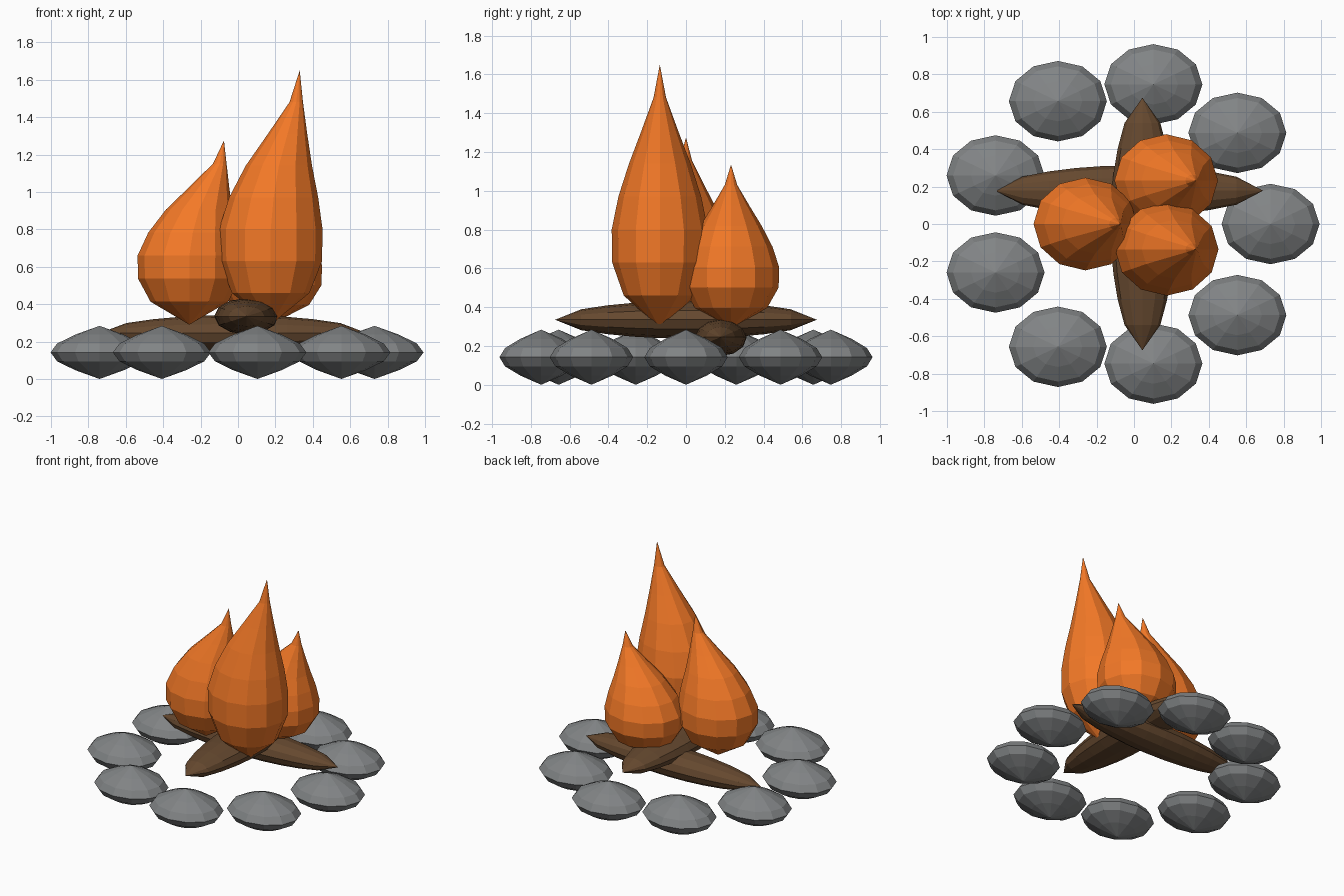
import bpy, bmesh
from math import sin, cos, pi, radians

if "Cube" in bpy.data.objects:
    bpy.data.objects.remove(bpy.data.objects["Cube"])

SIDES = 12


def material(name, rgb):
    m = bpy.data.materials.new(name)
    m.diffuse_color = (*rgb, 1)
    m.use_nodes = True
    m.node_tree.nodes["Principled BSDF"].inputs["Base Color"].default_value = m.diffuse_color
    return m


def spindle(name, mat, rings, place):
    """Closed faceted body: rings = (radius, height, lean), first and last are points."""
    bm = bmesh.new()
    loops = []
    for i, (r, h, lean) in enumerate(rings):
        n = 1 if i in (0, len(rings) - 1) else SIDES
        loops.append([bm.verts.new(place(r * cos(2 * pi * k / SIDES), r * sin(2 * pi * k / SIDES), h, lean))
                      for k in range(n)])
    for a, b in zip(loops, loops[1:]):
        for k in range(SIDES):
            j = (k + 1) % SIDES
            quad = [a[k % len(a)], a[j % len(a)], b[j % len(b)], b[k % len(b)]]
            bm.faces.new(list(dict.fromkeys(quad)))
    bmesh.ops.recalc_face_normals(bm, faces=bm.faces)
    me = bpy.data.meshes.new(name)
    bm.to_mesh(me)
    bm.free()
    me.materials.append(mat)
    ob = bpy.data.objects.new(name, me)
    bpy.context.collection.objects.link(ob)
    return ob


def bulge(n, power):
    """Symmetric profile with evenly spaced rings, height from -1 to 1."""
    return [(max(sin(pi * i / n), 0) ** power, 2 * i / n - 1, 0) for i in range(n + 1)]


stone_mat = material("stone", (0.22, 0.23, 0.235))
wood_mat = material("wood", (0.13, 0.065, 0.028))
fire_mat = material("fire", (0.9, 0.19, 0.02))

# Ring of nine flattened stones
for i in range(9):
    a = radians(40 * i)
    cx, cy = -0.028 + 0.758 * cos(a), 0.758 * sin(a)
    spindle(f"stone_{i + 1}", stone_mat, bulge(6, 1),
            lambda x, y, h, l: (cx + 0.262 * x, cy + 0.215 * y, 0.142 + 0.142 * h))

# Two crossed logs, tapered at both ends
log = bulge(10, 0.5)
spindle("lower_log", wood_mat, log,
        lambda x, y, h, l: (-0.025 + 0.715 * h, 0.178 + 0.135 * x, 0.245 + 0.097 * y))
spindle("upper_log", wood_mat, log,
        lambda x, y, h, l: (0.045 + 0.172 * x, 0.675 * h, 0.335 + 0.097 * y))

# Three teardrop flames whose tips lean to +x
radii = (0, 0.75, 0.99, 1, 0.86, 0.64, 0.38, 0.13, 0)
leans = (0, 0, 0, 0, 0.1, 0.28, 0.58, 0.88, 1)
flame = [(r, i / 8, l) for i, (r, l) in enumerate(zip(radii, leans))]
for name, cx, cy, height, tip in (("tall_flame", 0.175, -0.135, 1.36, 0.155),
                                  ("middle_flame", -0.26, 0.0, 0.985, 0.185),
                                  ("short_flame", 0.172, 0.232, 0.845, 0.158)):
    spindle(name, fire_mat, flame,
            lambda x, y, h, l: (cx + 0.277 * x + tip * l, cy + 0.248 * y, 0.29 + height * h))
